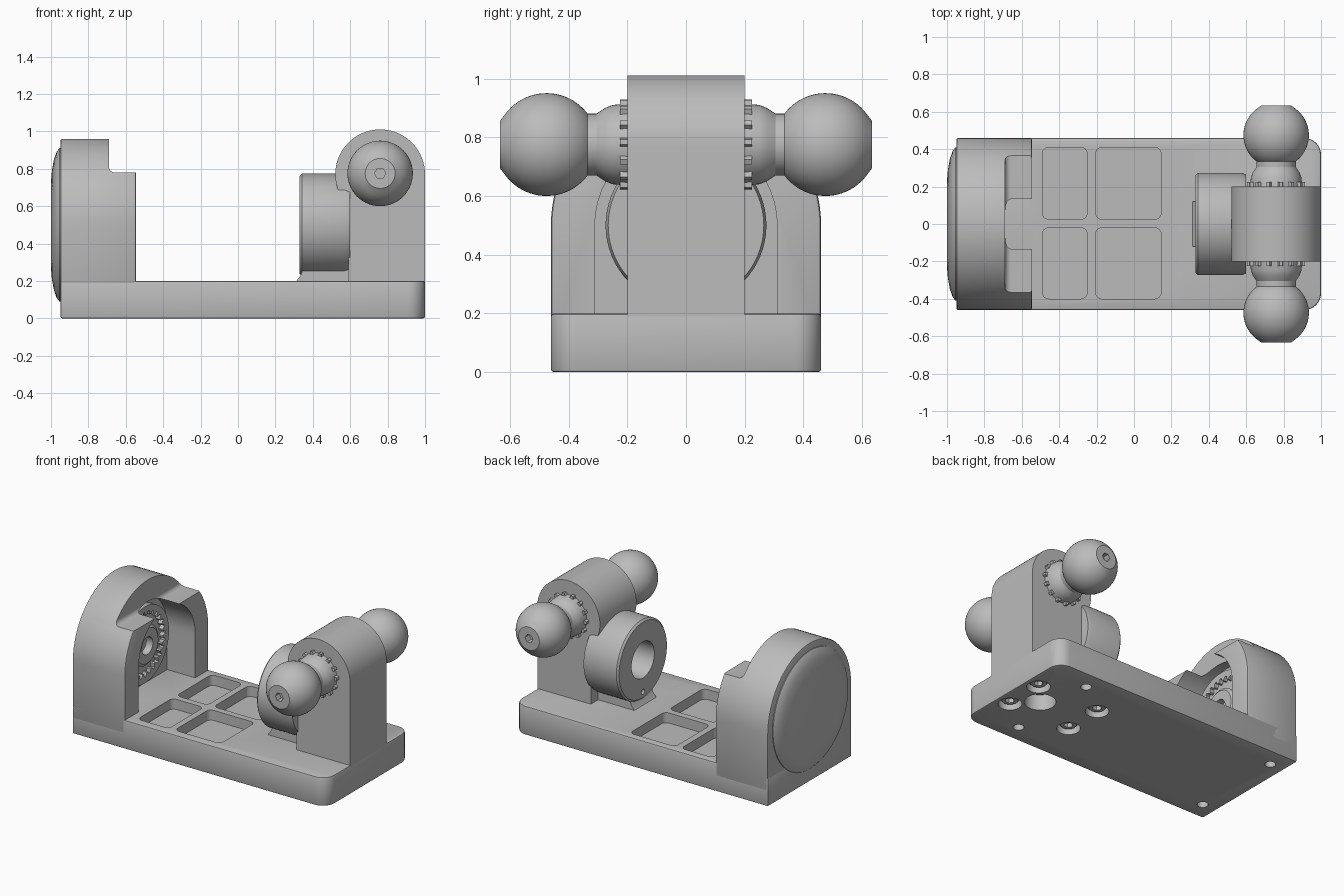
import bpy, bmesh, math
from mathutils import Vector

if "Cube" in bpy.data.objects:
    bpy.data.objects.remove(bpy.data.objects["Cube"], do_unlink=True)

grey = bpy.data.materials.new("plain grey")
grey.use_nodes = True
grey.diffuse_color = (0.5, 0.5, 0.5, 1)
grey.node_tree.nodes["Principled BSDF"].inputs["Base Color"].default_value = grey.diffuse_color


def finish(name, bm):
    bmesh.ops.recalc_face_normals(bm, faces=bm.faces)
    mesh = bpy.data.meshes.new(name)
    bm.to_mesh(mesh)
    bm.free()
    mesh.materials.append(grey)
    ob = bpy.data.objects.new(name, mesh)
    bpy.context.collection.objects.link(ob)
    return ob


def to_space(axis, u, v, w):
    """Place profile coordinates u, v and the distance w along the axis."""
    return Vector({"x": (w, u, v), "y": (u, w, v), "z": (u, v, w)}[axis])


def prism(name, axis, profile, start, end):
    bm = bmesh.new()
    a = [bm.verts.new(to_space(axis, u, v, start)) for u, v in profile]
    b = [bm.verts.new(to_space(axis, u, v, end)) for u, v in profile]
    bm.faces.new(a)
    bm.faces.new(b)
    n = len(a)
    for i in range(n):
        j = (i + 1) % n
        bm.faces.new((a[i], a[j], b[j], b[i]))
    return finish(name, bm)


def arc(cu, cv, r, first, last, steps=32):
    angles = [math.radians(first + (last - first) * i / steps) for i in range(steps + 1)]
    return [(cu + r * math.cos(t), cv + r * math.sin(t)) for t in angles]


def disc(name, axis, cu, cv, r, start, end, sides=48):
    return prism(name, axis, arc(cu, cv, r, 0, 360, sides)[:-1], start, end)


def box(name, x0, x1, y0, y1, z0, z1):
    return prism(name, "z", [(x0, y0), (x1, y0), (x1, y1), (x0, y1)], z0, z1)


def gear(name, axis, cu, cv, inner, outer, teeth, start, end):
    points = []
    for i in range(teeth * 4):
        t = math.tau * i / (teeth * 4)
        r = outer if i % 4 < 2 else inner
        points.append((cu + r * math.cos(t), cv + r * math.sin(t)))
    return prism(name, axis, points, start, end)


def lathe(name, axis, cu, cv, profile, sides=48):
    """Turn (radius, distance) pairs about an axis and cap both ends."""
    bm = bmesh.new()
    rings = [[bm.verts.new(to_space(axis, u, v, w)) for u, v in arc(cu, cv, r, 0, 360, sides)[:-1]]
             for r, w in profile]
    for a, b in zip(rings, rings[1:]):
        for i in range(sides):
            j = (i + 1) % sides
            bm.faces.new((a[i], a[j], b[j], b[i]))
    bm.faces.new(rings[0])
    bm.faces.new(rings[-1])
    return finish(name, bm)


def bake(ob):
    bpy.context.view_layer.update()
    deps = bpy.context.evaluated_depsgraph_get()
    mesh = bpy.data.meshes.new_from_object(ob.evaluated_get(deps))
    ob.modifiers.clear()
    ob.data = mesh


def bevel(ob, width, segments=3):
    mod = ob.modifiers.new("Bevel", "BEVEL")
    mod.width, mod.segments, mod.limit_method = width, segments, "ANGLE"
    mod.angle_limit = math.radians(40)
    bake(ob)


def cut(ob, *cutters):
    for cutter in cutters:
        mod = ob.modifiers.new("Cut", "BOOLEAN")
        mod.operation, mod.solver, mod.object = "DIFFERENCE", "EXACT", cutter
        bake(ob)
        bpy.data.objects.remove(cutter, do_unlink=True)


def rounded(x0, x1, y0, y1, r):
    return (arc(x1 - r, y1 - r, r, 0, 90, 6) + arc(x0 + r, y1 - r, r, 90, 180, 6)
            + arc(x0 + r, y0 + r, r, 180, 270, 6) + arc(x1 - r, y0 + r, r, 270, 360, 6))


# Base plate with rounded right-hand corners
outline = ([(-0.95, 0.46), (-0.95, -0.46)] + arc(0.91, -0.37, 0.09, -90, 0, 8)
           + arc(0.91, 0.37, 0.09, 0, 90, 8))
base = prism("base_plate", "z", outline, 0, 0.2)
bevel(base, 0.01, 2)

# Four pockets in the top of the base
for x0, x1 in ((-0.49, -0.25), (-0.205, 0.145)):
    for y0, y1 in ((0.025, 0.41), (-0.4, -0.02)):
        pocket = prism("pocket_cutter", "z", rounded(x0, x1, y0, y1, 0.035), 0.13, 0.25)
        cut(base, pocket)

# Screw holes under the base
cut(base, disc("hole_cutter", "z", 0.77, 0, 0.1, -0.1, 0.11))
for side in (-1, 1):
    for x in (0.67, -0.84):
        cut(base, disc("hole_cutter", "z", x, side * 0.33, 0.035, -0.1, 0.1, 20))
    for x in (0.9, 0.42):
        cut(base, disc("hole_cutter", "z", x, side * 0.14, 0.075, -0.1, 0.06, 32))
        head = lathe("base_screw", "z", x, side * 0.14, [(0.06, 0.08), (0.06, 0.035), (0.05, 0.025)], 32)
        cut(head, disc("hex_cutter", "z", x, side * 0.14, 0.03, -0.1, 0.055, 6))

# Arched head with wings and a U-shaped seat
head_shape = [(-0.46, 0.1), (0.46, 0.1)] + arc(0, 0.5, 0.46, 0, 180, 48)
head = prism("arched_head", "x", head_shape, -0.95, -0.545)
bevel(head, 0.012, 2)
step_shape = [(-0.4, 0.78), (-0.4, 1.1), (-0.69, 1.1)] + arc(-0.66, 0.81, 0.03, 180, 270, 6)
seat_shape = [(-0.31, 0.14), (0.31, 0.14)] + arc(0, 0.5, 0.31, 0, 180, 48)
cut(head, prism("step_cutter", "y", step_shape, -0.6, 0.6),
    prism("seat_cutter", "x", seat_shape, -0.76, -0.4))

# Domed cover on the outside of the head
lathe("domed_cover", "x", 0, 0.5,
      [(0.41, -0.93), (0.41, -0.955), (0.39, -0.97), (0.35, -0.984), (0.29, -0.995), (0.23, -1.0)], 64)

# Toothed locking ring and hub in the seat
ring = disc("locking_ring", "x", 0, 0.5, 0.265, -0.78, -0.715, 64)
cut(ring, gear("tooth_cutter", "x", 0, 0.5, 0.2, 0.225, 28, -0.745, -0.6))
hub = lathe("seat_hub", "x", 0, 0.5, [(0.14, -0.78), (0.14, -0.71), (0.12, -0.695)])
cut(hub, disc("hub_cutter", "x", 0, 0.5, 0.06, -0.75, -0.6, 32))

# Upright block with a rounded top
upright_shape = [(0.59, 0.12), (1.0, 0.12)] + arc(0.76, 0.77, 0.24, 0, 225, 56)
prism("upright", "y", upright_shape, -0.2, 0.2)

# Round boss facing the head, bored through its face
boss = lathe("round_boss", "x", 0, 0.5,
             [(0.262, 0.33), (0.274, 0.342), (0.274, 0.57), (0.265, 0.6)], 64)
cut(boss, disc("bore_cutter", "x", 0, 0.5, 0.125, 0.2, 0.55))
disc("bore_pin", "x", 0, 0.5, 0.06, 0.45, 0.58, 32)
cut(boss, disc("pin_cutter", "x", 0, 0.28, 0.018, 0.2, 0.37, 16))

# Flared foot joining the boss to the base
foot_shape = [(0.305, 0.19), (0.62, 0.19), (0.62, 0.3), (0.36, 0.3), (0.335, 0.23)]
prism("boss_foot", "y", foot_shape, -0.12, 0.12)

# Ball, necked collar and toothed ring on each side
for side, label in ((-1, "right"), (1, "left")):
    neck = [(0.14, 0.19), (0.135, 0.25), (0.125, 0.275), (0.105, 0.305), (0.105, 0.36)]
    lathe(label + "_neck", "y", 0.76, 0.775, [(r, side * y) for r, y in neck])
    gear(label + "_toothed_ring", "y", 0.76, 0.775, 0.12, 0.155, 14,
         *sorted((side * 0.19, side * 0.225)))
    radius, centre = 0.175, 0.475
    profile = []
    for i in range(29):
        t = math.radians(4 + i * 5)
        profile.append((radius * math.sin(t), side * (centre - radius * math.cos(t))))
    profile.append((0.08, side * 0.634))
    profile = [p for p in profile if abs(p[1]) <= 0.634]
    ball = lathe(label + "_ball", "y", 0.76, 0.775, profile, 56)
    cut(ball, disc("socket_cutter", "y", 0.76, 0.775, 0.03, side * 0.59, side * 0.7, 6))

# Smooth the curved surfaces and keep the edges sharp
bpy.ops.object.select_all(action="DESELECT")
for ob in bpy.context.scene.objects:
    if ob.type == "MESH" and grey.name in ob.data.materials:
        ob.select_set(True)
        bpy.context.view_layer.objects.active = ob
bpy.ops.object.shade_smooth_by_angle(angle=math.radians(30))
